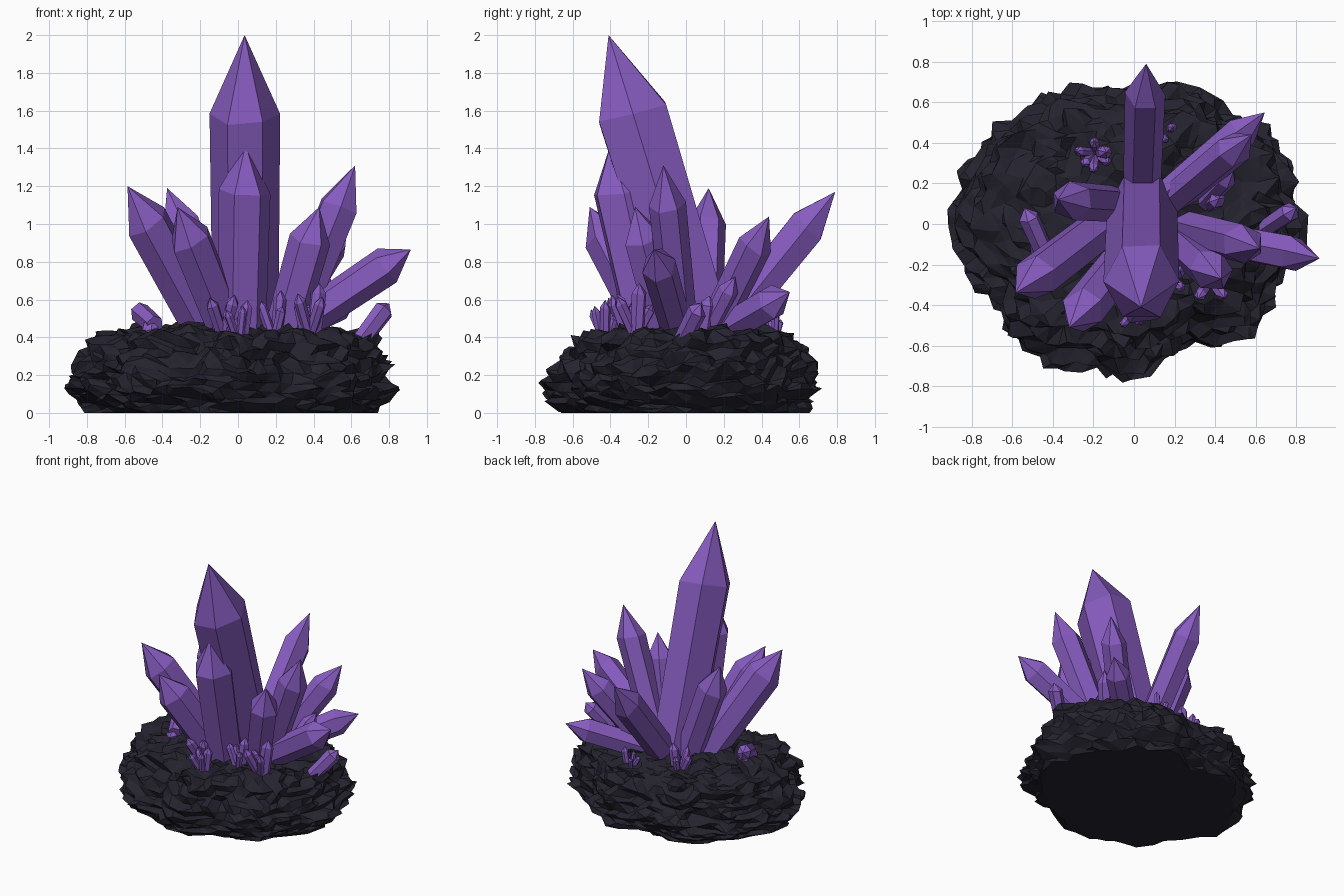
import bpy, bmesh, math, random
from mathutils import Vector, noise

random.seed(4)
if "Cube" in bpy.data.objects:
    bpy.data.objects.remove(bpy.data.objects["Cube"])


def material(name, rgb):
    m = bpy.data.materials.new(name)
    m.use_nodes = True
    m.diffuse_color = (*rgb, 1)
    node = next(n for n in m.node_tree.nodes if n.type == "BSDF_PRINCIPLED")
    node.inputs["Base Color"].default_value = (*rgb, 1)
    node.inputs["Roughness"].default_value = 0.6
    return m


PURPLE = material("amethyst purple", (0.24, 0.105, 0.52))
ROCK = material("dark rock", (0.018, 0.017, 0.028))


def finish(bm, name, mat):
    bmesh.ops.recalc_face_normals(bm, faces=bm.faces[:])
    mesh = bpy.data.meshes.new(name)
    bm.to_mesh(mesh)
    bm.free()
    mesh.materials.append(mat)
    obj = bpy.data.objects.new(name, mesh)
    bpy.context.collection.objects.link(obj)
    return obj


def add_crystal(bm, base, tip, radius, roll, bury):
    """Six-sided prism with its root buried in the rock, closed by a point at the tip."""
    base, tip = Vector(base), Vector(tip)
    shoulder = base.lerp(tip, 0.75)
    axis = (tip - base).normalized()
    side = axis.cross(Vector((0, 0, 1))).normalized()
    up = axis.cross(side) * 1.13
    rings = []
    for centre, r in ((base - axis * bury, radius * 0.92), (shoulder, radius)):
        ring = []
        for i in range(6):
            a = roll + i * math.pi / 3
            ring.append(bm.verts.new(centre + (side * math.cos(a) + up * math.sin(a)) * r))
        rings.append(ring)
    low, high = rings
    # uneven shoulder
    for v in high:
        v.co += axis * radius * random.uniform(-0.15, 0.15)
    apex = bm.verts.new(tip)
    bm.faces.new(low)
    for i in range(6):
        j = (i + 1) % 6
        bm.faces.new((low[i], low[j], high[j], high[i]))
        bm.faces.new((high[i], high[j], apex))


# Single crystals: base, tip, radius
CRYSTALS = {
    "main_crystal": ((0.04, 0.08, 0.4), (0.035, -0.41, 2.0), 0.187),
    "front_crystal": ((0.02, -0.18, 0.42), (0.04, -0.4, 1.42), 0.138),
    "back_crystal": ((0.04, 0.2, 0.44), (0.06, 0.79, 1.17), 0.1),
    "left_tall_crystal": ((-0.18, -0.03, 0.45), (-0.585, -0.34, 1.2), 0.112),
    "left_front_crystal": ((-0.05, -0.17, 0.42), (-0.32, -0.51, 1.09), 0.108),
    "left_back_crystal": ((-0.1, 0.1, 0.45), (-0.375, 0.12, 1.19), 0.097),
    "right_tall_crystal": ((0.28, -0.03, 0.45), (0.62, -0.12, 1.31), 0.098),
    "right_low_crystal": ((0.4, -0.07, 0.52), (0.915, -0.17, 0.865), 0.092),
    "right_front_crystal": ((0.24, -0.1, 0.42), (0.43, -0.27, 1.09), 0.103),
    "right_back_crystal": ((0.23, 0.15, 0.45), (0.58, 0.44, 1.04), 0.087),
    "right_back_low_crystal": ((0.2, 0.17, 0.42), (0.645, 0.55, 0.64), 0.085),
    "right_back_short_crystal": ((0.36, 0.12, 0.45), (0.49, 0.26, 0.72), 0.05),
    "right_small_crystal": ((0.38, 0.1, 0.44), (0.42, 0.125, 0.62), 0.04),
    "right_rim_crystal": ((0.68, 0, 0.42), (0.8, 0.08, 0.58), 0.05),
    "left_rim_crystal": ((-0.46, -0.1, 0.48), (-0.54, 0.08, 0.55), 0.052),
    "left_rim_low_crystal": ((-0.48, -0.05, 0.44), (-0.46, -0.18, 0.44), 0.045),
}
for name, (base, tip, radius) in CRYSTALS.items():
    bm = bmesh.new()
    add_crystal(bm, base, tip, radius, abs(tip[0]) / 2, 0.05 if "rim" in name else 0.12)
    finish(bm, name, PURPLE)

# Small clusters sprouting from the rock: centre, height, count
CLUSTERS = {
    "front_cluster": ((0, -0.43, 0.43), 0.17, 5),
    "front_left_cluster": ((-0.08, -0.31, 0.45), 0.25, 4),
    "front_middle_cluster": ((0.19, -0.27, 0.46), 0.19, 4),
    "front_right_cluster": ((0.38, -0.27, 0.46), 0.23, 5),
    "back_left_cluster": ((-0.19, 0.35, 0.44), 0.19, 6),
    "back_right_cluster": ((0.15, 0.46, 0.43), 0.13, 4),
}
for name, (centre, height, count) in CLUSTERS.items():
    bm = bmesh.new()
    for i in range(count):
        turn = math.tau * i / count + random.random()
        out = Vector((math.cos(turn), math.sin(turn), 0))
        root = Vector(centre) + out * 0.03
        # one tall upright point, with shorter ones splayed around it
        spread, size, girth = 0.12, 1, 0.17
        if i > 0:
            spread, size, girth = random.uniform(0.2, 0.6), random.uniform(0.5, 0.85), 0.13
        lean = (out * spread + Vector((0, 0, 1))).normalized()
        add_crystal(bm, root, root + lean * height * size, height * girth, random.random(), 0.04)
    finish(bm, name, PURPLE)

# Rock base: outline radius at even angles, and a profile of (position, width, height)
OUTLINE = (0.85, 0.84, 0.83, 0.76, 0.74, 0.75, 0.67, 0.7, 0.79, 0.8, 0.86, 0.89,
           0.93, 0.87, 0.8, 0.87, 0.8, 0.74, 0.8, 0.71, 0.71, 0.79, 0.78, 0.8)
PROFILE = ((0, 0, 0.47), (0.22, 0.45, 0.465), (0.42, 0.85, 0.42), (0.53, 0.94, 0.28),
           (0.65, 1, 0.13), (0.76, 0.88, 0), (1, 0, 0))


def outline(angle):
    count = len(OUTLINE)
    place = angle / math.tau * count % count
    start = int(place) % count
    here, there = OUTLINE[start], OUTLINE[(start + 1) % count]
    return here + (there - here) * (place - int(place))


def profile(position):
    for before, after in zip(PROFILE, PROFILE[1:]):
        if position <= after[0]:
            blend = (position - before[0]) / (after[0] - before[0])
            return Vector(before).lerp(Vector(after), blend).yz
    return Vector(PROFILE[-1]).yz


bm = bmesh.new()
bmesh.ops.create_icosphere(bm, subdivisions=5, radius=1)
for v in bm.verts:
    direction = v.co.normalized()
    angle = math.atan2(direction.y, direction.x)
    position = math.acos(max(-1, min(1, direction.z))) / math.pi
    width, z = profile(position)
    reach = outline(angle) * width
    p = Vector((math.cos(angle) * reach, math.sin(angle) * reach, z))
    # the top is narrower from front to back and set slightly back
    above = max(0, z - 0.13)
    p.y = p.y * (1 - 0.4 * above) + 0.12 * above
    if position < 0.77:
        # flat layers: noise changes quickly with height, slowly around the side
        layer = noise.noise(Vector((p.x * 4, p.y * 4, z * 20)))
        chip = noise.cell(Vector((p.x * 9, p.y * 9, z * 30))) - 0.5
        fine = noise.noise(p * 18)
        rim = min(1, position / 0.4)
        push = 1 + rim * (0.06 * layer + 0.05 * chip + 0.05 * fine)
        p.x *= push
        p.y *= push
        lift = noise.noise(Vector((p.x * 7, p.y * 7, 3))) + 0.6 * fine + 0.3 * chip
        p.z = max(0, z + 0.045 * lift * min(1, z / 0.15))
    v.co = p
rock = finish(bm, "rock_base", ROCK)

# Merge into larger, irregular flat facets
chips = rock.modifiers.new("facets", "DECIMATE")
chips.ratio = 0.5
